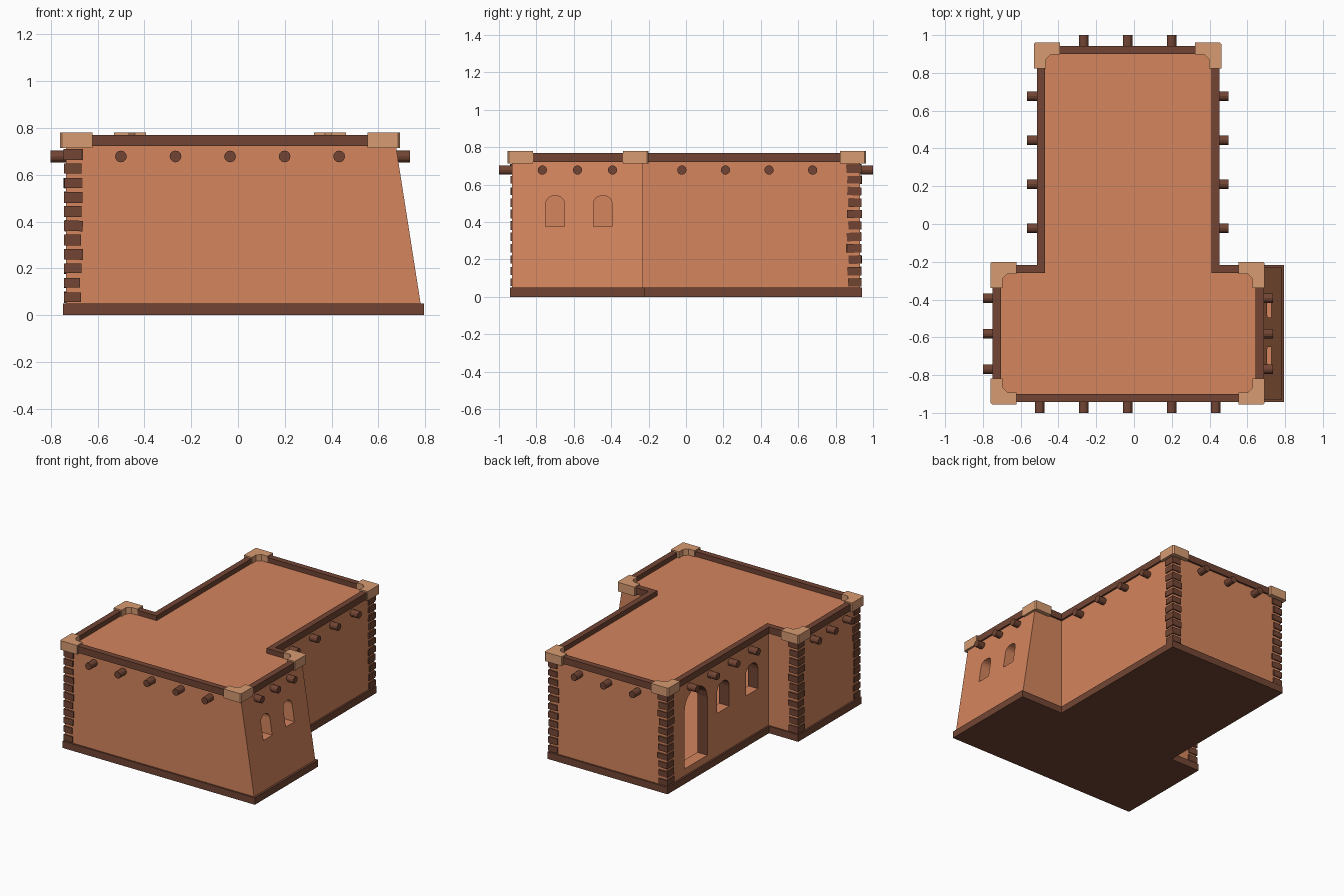
import bpy, bmesh, math, random
from mathutils import Vector, Matrix

if "Cube" in bpy.data.objects:
    bpy.data.objects.remove(bpy.data.objects["Cube"])

random.seed(4)


def material(name, c):
    m = bpy.data.materials.new(name)
    m.diffuse_color = (*c, 1)
    m.use_nodes = True
    m.node_tree.nodes["Principled BSDF"].inputs["Base Color"].default_value = m.diffuse_color
    return m


CLAY = material("orange clay", (0.66, 0.235, 0.11))
WOOD = material("dark brown", (0.17, 0.06, 0.034))
TAN = material("pale tan", (0.68, 0.33, 0.17))


def make(name, bm, mat):
    bmesh.ops.recalc_face_normals(bm, faces=bm.faces[:])
    me = bpy.data.meshes.new(name)
    bm.to_mesh(me)
    bm.free()
    ob = bpy.data.objects.new(name, me)
    bpy.context.collection.objects.link(ob)
    me.materials.append(mat)
    return ob


def loft(bm, low, high):
    """Closed solid between two matching rings of 3D points."""
    a = [bm.verts.new(p) for p in low]
    b = [bm.verts.new(p) for p in high]
    n = len(a)
    bm.faces.new(a[::-1])
    bm.faces.new(b)
    for i in range(n):
        bm.faces.new((a[i], a[(i + 1) % n], b[(i + 1) % n], b[i]))


def outline(right, d=0.0):
    """T-shaped footprint, grown outward by d; right is the wing's right edge."""
    return [(-0.735 - d, -0.93 - d), (right + d, -0.93 - d), (right + d, -0.23 + d),
            (0.44 + d, -0.23 + d), (0.44 + d, 0.93 + d), (-0.50 - d, 0.93 + d),
            (-0.50 - d, -0.23 + d), (-0.735 - d, -0.23 + d)]


def at(pts, z):
    return [(x, y, z) for x, y in pts]


def lean(z):
    """x of the sloping right wall at height z."""
    return 0.78 - (z - 0.05) * 0.105 / 0.67


def shell(name, d, z0, z1):
    bm = bmesh.new()
    loft(bm, at(outline(lean(z0), d), z0), at(outline(lean(z1), d), z1))
    return make(name, bm, CLAY)


def arch(y0, y1, z0, z1, r):
    pts = [(y0, z0), (y1, z0)]
    for c, start in ((y1 - r, 0), (y0 + r, 90)):
        for k in range(5):
            t = math.radians(start + k * 22.5)
            pts.append((c + r * math.cos(t), z1 - r + r * math.sin(t)))
    return pts


# hollow walls with roof, openings cut through
walls = shell("walls_and_roof", 0, 0.03, 0.735)
cutters = [shell("room_cutter", -0.08, 0.06, 0.70)]
openings = [(0.55, 0.9, (-0.75, -0.65, 0.375, 0.54, 0.042)),
            (0.55, 0.9, (-0.495, -0.395, 0.375, 0.54, 0.042)),
            (-0.6, -0.35, (0.47, 0.73, 0.10, 0.64, 0.12)),
            (-0.6, -0.35, (0.22, 0.36, 0.36, 0.57, 0.065)),
            (-0.6, -0.35, (-0.11, 0.03, 0.36, 0.57, 0.065))]
for x0, x1, a in openings:
    bm = bmesh.new()
    p = arch(*a)
    loft(bm, [(x0, y, z) for y, z in p], [(x1, y, z) for y, z in p])
    cutters.append(make("opening_cutter", bm, CLAY))
for c in cutters:
    c.hide_render = True
    m = walls.modifiers.new("cut", 'BOOLEAN')
    m.operation = 'DIFFERENCE'
    m.solver = 'EXACT'
    m.object = c
dg = bpy.context.evaluated_depsgraph_get()
cut = bpy.data.meshes.new_from_object(walls.evaluated_get(dg))
walls.modifiers.clear()
walls.data = cut
for c in cutters:
    bpy.data.objects.remove(c)
# dark reveals around the door and windows on the left side
cut.materials.clear()
cut.materials.append(CLAY)
cut.materials.append(WOOD)
for f in cut.polygons:
    c = f.center
    reveal = -0.495 < c.x < -0.425 and -0.13 < c.y < 0.75 and 0.09 < c.z < 0.66
    f.material_index = 1 if reveal and f.normal.z < 0.5 else 0

# base slab
bm = bmesh.new()
loft(bm, at(outline(0.783, 0.012), 0), at(outline(0.783, 0.012), 0.05))
make("base_slab", bm, WOOD)

# parapet trim
bm = bmesh.new()
rings = [[bm.verts.new(p) for p in at(outline(0.674, d), z)]
         for d, z in ((0.013, 0.722), (0.013, 0.77), (-0.03, 0.77), (-0.03, 0.722))]
for k in range(4):
    a, b = rings[k], rings[(k + 1) % 4]
    for i in range(8):
        j = (i + 1) % 8
        bm.faces.new((a[i], a[j], b[j], b[i]))
make("parapet_trim", bm, WOOD)

# corner caps, L-shaped with a chamfered inside corner
CAP = [(0, 0.008), (0.008, 0), (0.138, 0), (0.138, 0.064), (0.09, 0.064),
       (0.064, 0.09), (0.064, 0.138), (0, 0.138)]
corners = [(-0.76, -0.955, 1, 1), (0.692, -0.955, -1, 1), (0.692, -0.2, -1, -1),
           (-0.76, -0.2, 1, -1), (-0.53, 0.962, 1, -1), (0.462, 0.962, -1, -1)]
bm = bmesh.new()
for x, y, sx, sy in corners:
    p = [(x + sx * u, y + sy * v) for u, v in CAP]
    loft(bm, at(p, 0.714), at(p, 0.78))
make("corner_caps", bm, TAN)

# uneven corner stones
bm = bmesh.new()
for x, y, sx, sy in ((-0.735, -0.93, 1, 1), (-0.735, -0.23, 1, -1),
                     (-0.50, 0.93, 1, -1), (0.44, 0.93, -1, -1)):
    for k in range(11):
        w, d = random.uniform(0.068, 0.082), random.uniform(0.068, 0.082)
        centre = Vector((x + sx * (w / 2 - 0.008), y + sy * (d / 2 - 0.008), 0.077 + k * 0.061))
        rot = Matrix.Rotation(random.uniform(-0.06, 0.06), 4, random.choice('XYZ'))
        size = Matrix.Diagonal((w, d, random.uniform(0.04, 0.047), 1))
        bmesh.ops.create_cube(bm, size=1, matrix=Matrix.Translation(centre) @ rot @ size)
make("corner_stones", bm, WOOD)

# roof beam ends
bm = bmesh.new()


def beam(x, y, axis):
    turn = Matrix.Rotation(math.pi / 2, 4, 'Y' if axis == 'X' else 'X')
    bmesh.ops.create_cone(bm, cap_ends=True, segments=12, radius1=0.025, radius2=0.025,
                          depth=0.1, matrix=Matrix.Translation((x, y, 0.678)) @ turn)


for x in (-0.5, -0.267, -0.034, 0.199, 0.432):
    beam(x, -0.95, 'Y')
for x in (-0.267, -0.034, 0.199):
    beam(x, 0.95, 'Y')
for y in (-0.768, -0.58, -0.393):
    beam(-0.75, y, 'X')
    beam(0.685, y, 'X')
for y in (-0.022, 0.211, 0.444, 0.677):
    beam(-0.517, y, 'X')
    beam(0.45, y, 'X')
make("roof_beams", bm, WOOD)
